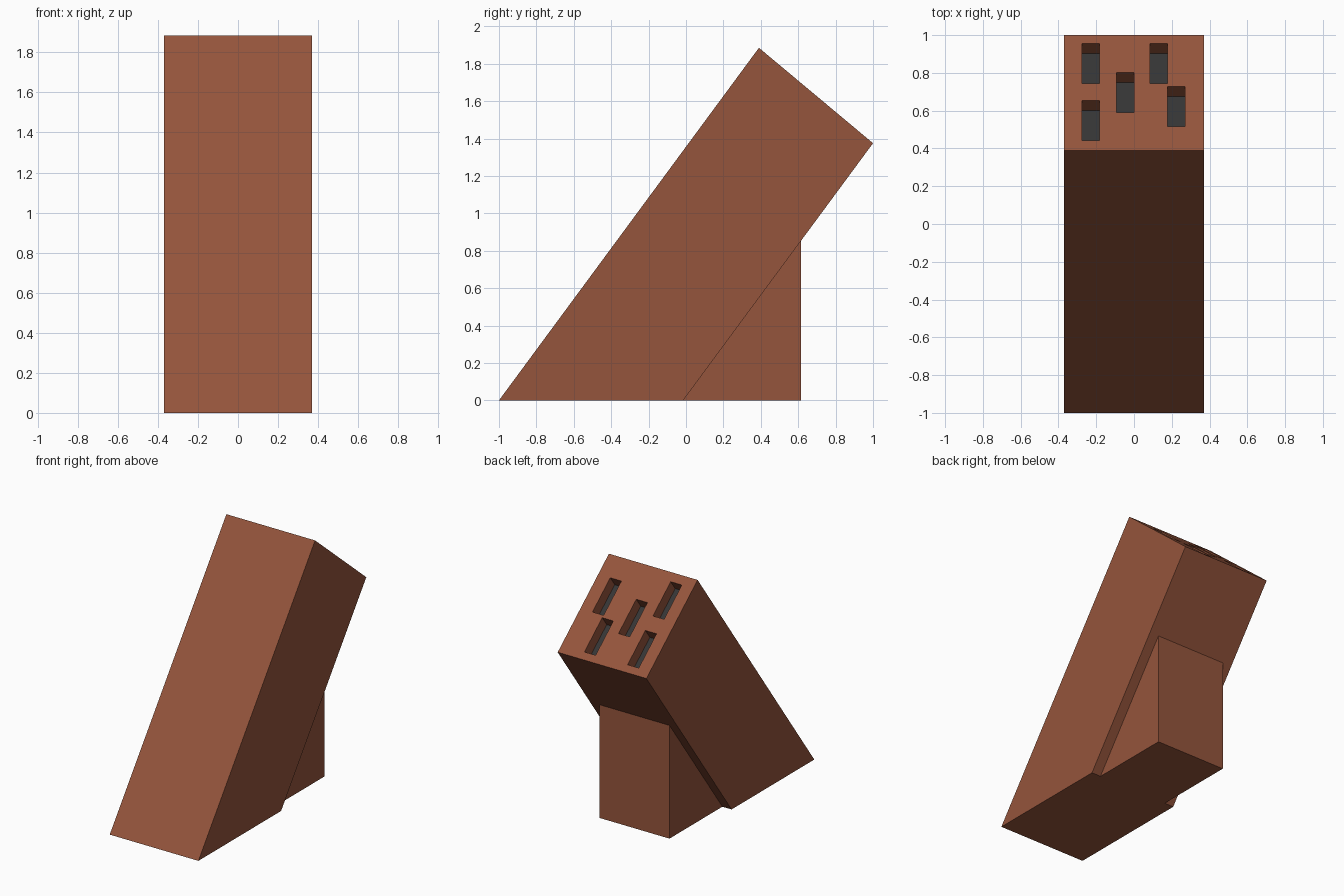
import bpy, bmesh
from mathutils import Vector

if "Cube" in bpy.data.objects:
    bpy.data.objects.remove(bpy.data.objects["Cube"])


def material(name, rgb):
    m = bpy.data.materials.new(name)
    m.diffuse_color = (*rgb, 1)
    m.use_nodes = True
    m.node_tree.nodes["Principled BSDF"].inputs["Base Color"].default_value = m.diffuse_color
    return m


wood = material("brown wood", (0.30, 0.09, 0.045))
dark = material("dark grey slot floor", (0.036, 0.036, 0.036))


def add_prism(bm, profile, x0, x1):
    """Extrude a y/z profile along x."""
    f = bm.faces.new([bm.verts.new((x0, y, z)) for y, z in profile])
    ext = bmesh.ops.extrude_face_region(bm, geom=[f])
    verts = [v for v in ext["geom"] if isinstance(v, bmesh.types.BMVert)]
    bmesh.ops.translate(bm, verts=verts, vec=(x1 - x0, 0, 0))


def make_object(name, prisms, mats):
    bm = bmesh.new()
    for profile, x0, x1 in prisms:
        add_prism(bm, profile, x0, x1)
    bmesh.ops.recalc_face_normals(bm, faces=bm.faces)
    me = bpy.data.meshes.new(name)
    bm.to_mesh(me)
    bm.free()
    for m in mats:
        me.materials.append(m)
    ob = bpy.data.objects.new(name, me)
    bpy.context.collection.objects.link(ob)
    return ob


# Leaning block and the wedge that props it up
top_a, top_b = Vector((0.39, 1.885)), Vector((1.0, 1.375))
block = make_object("knife_block", [([(-1, 0), top_a, top_b, (-0.015, 0)], -0.37, 0.37)],
                    [wood, dark])
make_object("rear_support", [([(-0.015, 0), (0.615, 0.857), (0.615, 0)], -0.293, 0.293)], [wood])

# Slots: left x and upper y of each opening, cut along the lean of the block
axis = Vector((0.593, 0.805))
WIDTH, LENGTH, DEPTH = 0.093, 0.212, 0.09


def on_top(y):
    return top_a.lerp(top_b, (y - top_a.x) / (top_b.x - top_a.x))


prisms = []
for x, y in [(-0.275, 0.956), (0.085, 0.956), (-0.092, 0.803), (0.177, 0.729), (-0.275, 0.654)]:
    hi, lo = on_top(y), on_top(y - LENGTH)
    prisms.append(([lo - axis * DEPTH, hi - axis * DEPTH, hi + axis * 0.1, lo + axis * 0.1],
                   x, x + WIDTH))
cutter = make_object("slot_cutter", prisms, [wood])
cutter.hide_render = True

mod = block.modifiers.new("slots", "BOOLEAN")
mod.operation = "DIFFERENCE"
mod.solver = "EXACT"
mod.object = cutter
bpy.context.view_layer.objects.active = block
bpy.ops.object.modifier_apply(modifier=mod.name)
bpy.data.objects.remove(cutter)

# Slot floors: faces parallel to the top but sunk below it
normal = Vector((0, top_a.y - top_b.y, top_b.x - top_a.x)).normalized()
top_point = Vector((0, top_a.x, top_a.y))
for p in block.data.polygons:
    sunk = (p.center - top_point).dot(normal) < -0.03
    p.material_index = 1 if sunk and p.normal.dot(normal) > 0.99 else 0
